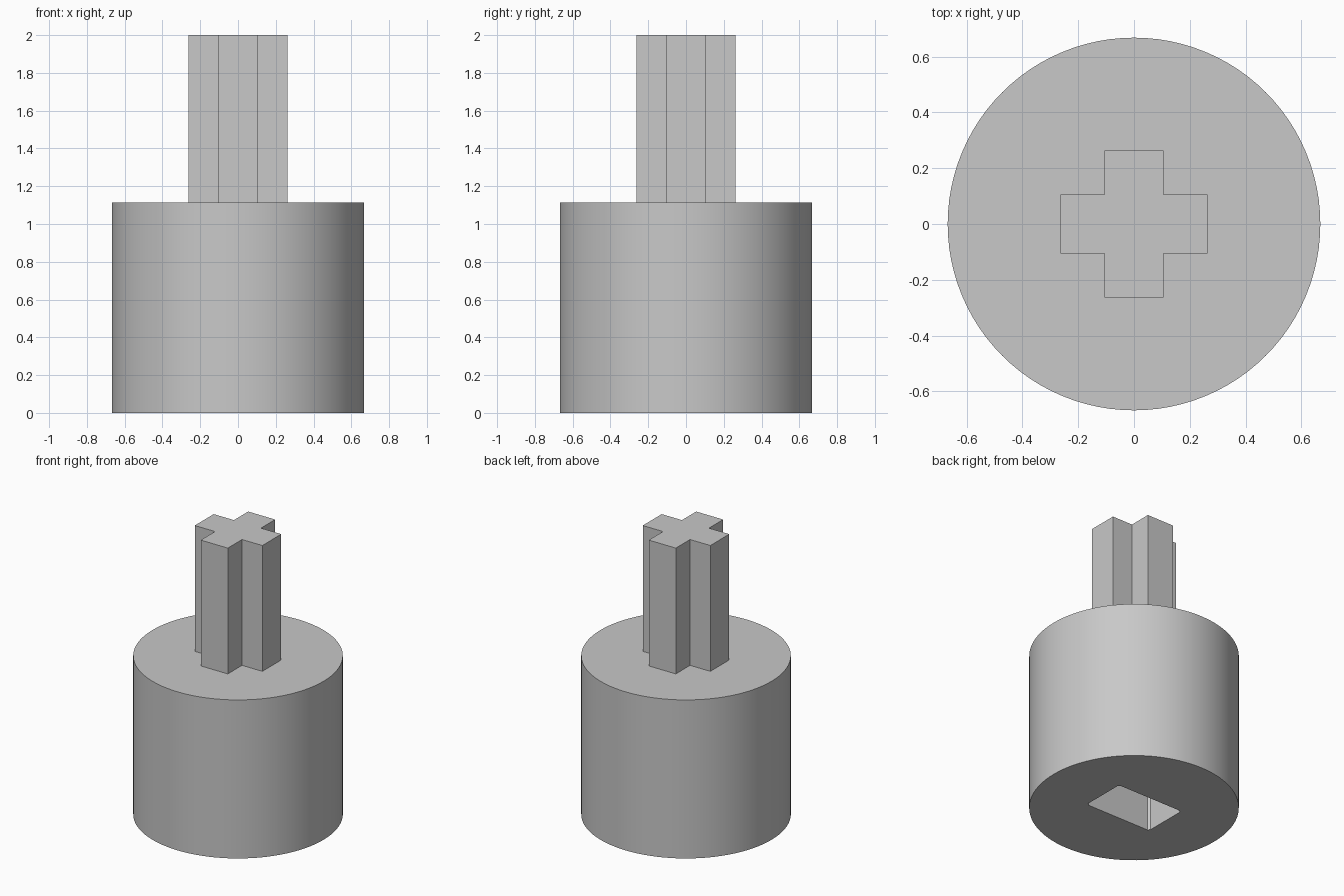
import bpy, bmesh, math

if "Cube" in bpy.data.objects:
    bpy.data.objects.remove(bpy.data.objects["Cube"])

R, BASE_H, TOP = 0.668, 1.115, 2.0
ARM, HALF = 0.105, 0.263              # cross: half arm thickness, half span
SLOT_X, SLOT_Y, SLOT_D = 0.259, 0.16, 0.88
CH = 0.014                            # small chamfer on the slot corners

grey = bpy.data.materials.new("light_grey")
grey.diffuse_color = (0.58, 0.58, 0.58, 1)
grey.use_nodes = True
grey.node_tree.nodes["Principled BSDF"].inputs["Base Color"].default_value = grey.diffuse_color


def prism(name, outline, z0, z1):
    """Extrude a closed counter-clockwise outline from z0 to z1."""
    bm = bmesh.new()
    face = bm.faces.new([bm.verts.new((x, y, z0)) for x, y in outline])
    top = bmesh.ops.extrude_face_region(bm, geom=[face])["geom"]
    verts = [v for v in top if isinstance(v, bmesh.types.BMVert)]
    bmesh.ops.translate(bm, verts=verts, vec=(0, 0, z1 - z0))
    bmesh.ops.recalc_face_normals(bm, faces=bm.faces)
    mesh = bpy.data.meshes.new(name)
    bm.to_mesh(mesh)
    bm.free()
    mesh.materials.append(grey)
    ob = bpy.data.objects.new(name, mesh)
    bpy.context.collection.objects.link(ob)
    return ob


def quarter_turns(points):
    """Repeat an outline section four times around the z axis."""
    out = []
    for _ in range(4):
        out += points
        points = [(-y, x) for x, y in points]
    return out


# round base
N = 96
circle = [(R * math.cos(2 * math.pi * i / N), R * math.sin(2 * math.pi * i / N)) for i in range(N)]
base = prism("round_base", circle, 0, BASE_H)

# rectangular socket cut into the underside
a, b = SLOT_X, SLOT_Y
slot = [(a, -b + CH), (a, b - CH), (a - CH, b), (-a + CH, b),
        (-a, b - CH), (-a, -b + CH), (-a + CH, -b), (a - CH, -b)]
cutter = prism("socket_cutter", slot, -0.2, SLOT_D)
cutter.hide_render = True
cutter.hide_viewport = False
cutter.display_type = 'WIRE'
mod = base.modifiers.new("socket", 'BOOLEAN')
mod.operation = 'DIFFERENCE'
mod.solver = 'EXACT'
mod.object = cutter
bpy.context.view_layer.objects.active = base
base.select_set(True)
bpy.ops.object.modifier_apply(modifier=mod.name)
bpy.data.objects.remove(cutter)
bpy.ops.object.shade_smooth_by_angle(angle=math.radians(30))

# cross-shaped post
cross = quarter_turns([(HALF, -ARM), (HALF, ARM), (ARM, ARM)])
prism("cross_post", cross, BASE_H, TOP)
